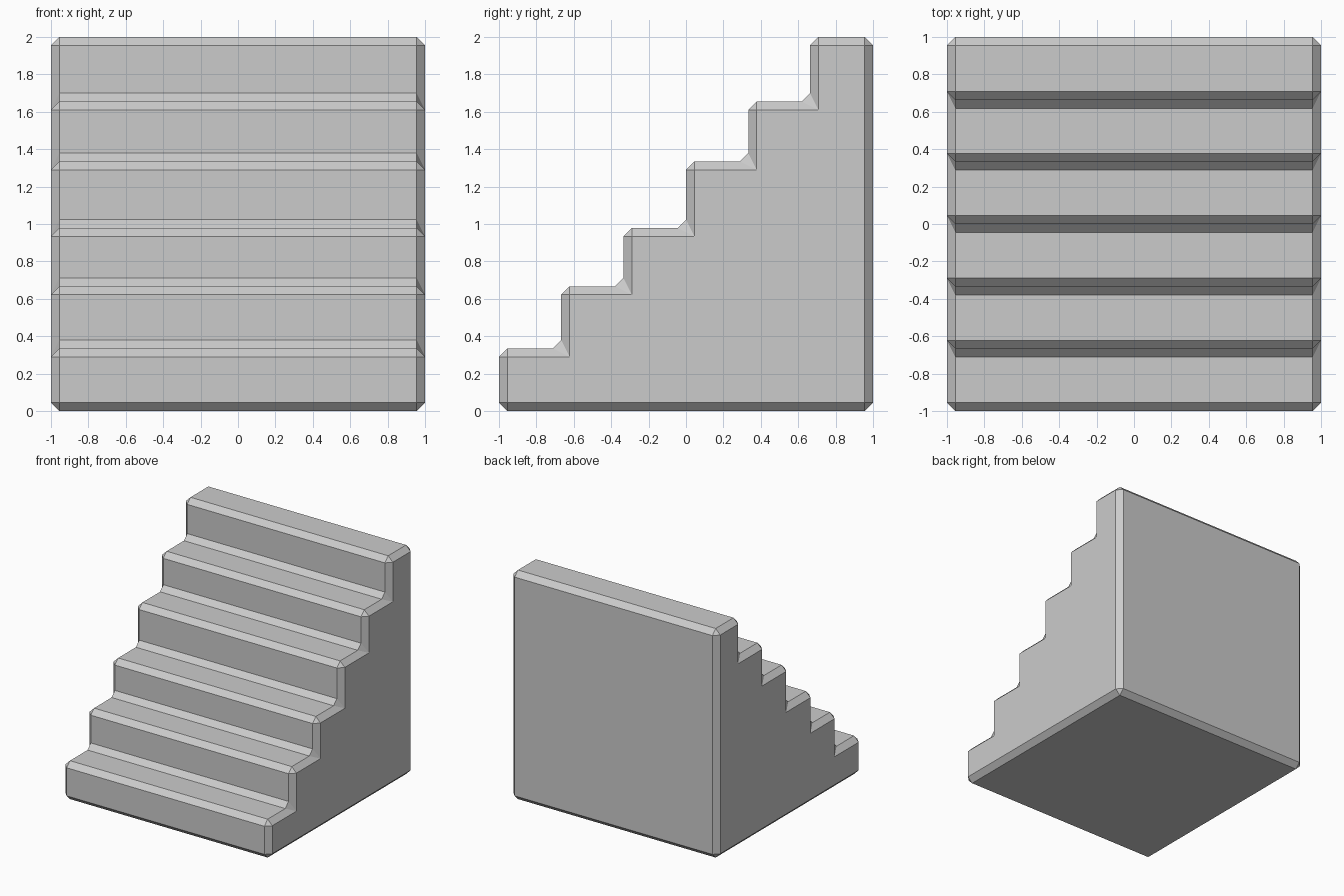
import bpy, bmesh

if "Cube" in bpy.data.objects:
    bpy.data.objects.remove(bpy.data.objects["Cube"])

# Stair profile in the y-z plane
risers = [-1, -0.667, -0.335, 0, 0.333, 0.663]
treads = [0.335, 0.667, 0.978, 1.335, 1.655, 2.0]
profile = [(-1, 0)]
for i, (y, z) in enumerate(zip(risers, treads)):
    next_y = risers[i + 1] if i < 5 else 1
    profile += [(y, z), (next_y, z)]
profile.append((1, 0))

# Solid staircase: extrude the profile across x
bm = bmesh.new()
side = bm.faces.new([bm.verts.new((-1, y, z)) for y, z in profile])
res = bmesh.ops.extrude_face_region(bm, geom=[side])
verts = [v for v in res["geom"] if isinstance(v, bmesh.types.BMVert)]
bmesh.ops.translate(bm, verts=verts, vec=(2, 0, 0))
bmesh.ops.recalc_face_normals(bm, faces=bm.faces)
mesh = bpy.data.meshes.new("staircase")
bm.to_mesh(mesh)
bm.free()
staircase = bpy.data.objects.new("staircase", mesh)
bpy.context.collection.objects.link(staircase)

# Flat chamfer on every edge, inner corners included
bevel = staircase.modifiers.new("chamfer", "BEVEL")
bevel.width = 0.045
bevel.segments = 1
bevel.limit_method = 'ANGLE'
